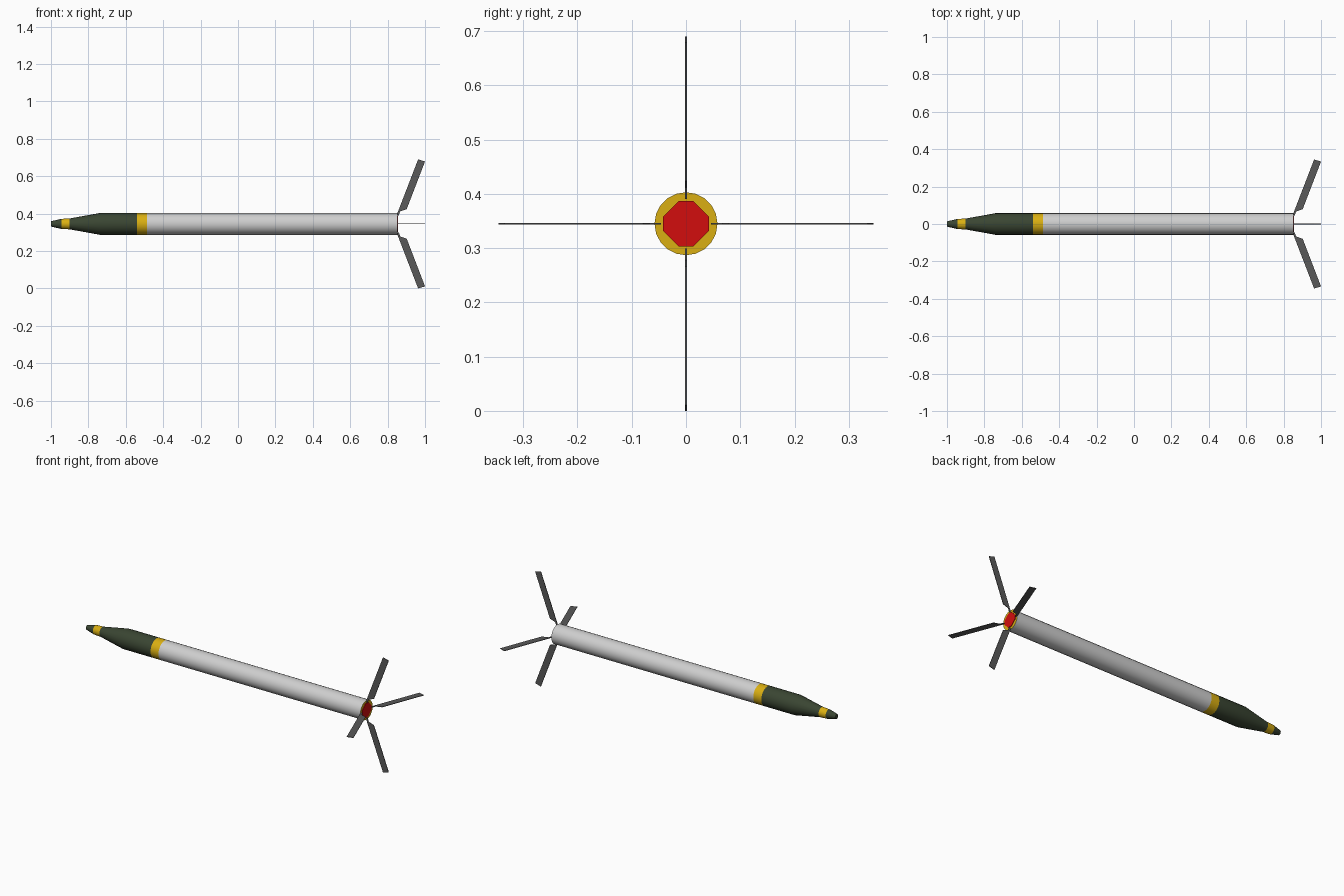
import bpy, bmesh, math

if "Cube" in bpy.data.objects:
    bpy.data.objects.remove(bpy.data.objects["Cube"])

AXIS_Z = 0.345   # height of the body axis
SIDES = 20


def material(name, rgb):
    m = bpy.data.materials.new(name)
    m.diffuse_color = (*rgb, 1)
    m.use_nodes = True
    m.node_tree.nodes["Principled BSDF"].inputs["Base Color"].default_value = m.diffuse_color
    return m


GREEN = material("dark_green", (0.042, 0.060, 0.032))
YELLOW = material("yellow", (0.70, 0.43, 0.006))
GREY = material("light_grey", (0.62, 0.62, 0.62))
RED = material("red", (0.65, 0.004, 0.004))
DARK = material("dark_grey", (0.10, 0.10, 0.10))


def finish(bm, name, mats, smooth=False):
    bmesh.ops.recalc_face_normals(bm, faces=bm.faces)
    me = bpy.data.meshes.new(name)
    bm.to_mesh(me)
    bm.free()
    ob = bpy.data.objects.new(name, me)
    bpy.context.collection.objects.link(ob)
    ob.location.z = AXIS_Z
    for m in mats:
        me.materials.append(m)
    if smooth:
        bpy.ops.object.select_all(action='DESELECT')
        ob.select_set(True)
        bpy.context.view_layer.objects.active = ob
        bpy.ops.object.shade_smooth_by_angle(angle=math.radians(30))
    return ob


# Body: turned profile along x, one colour per band
profile = [(-1.0, 0.014), (-0.945, 0.027), (-0.9, 0.029), (-0.74, 0.058),
           (-0.54, 0.058), (-0.487, 0.058), (0.853, 0.058)]
bands = [0, 1, 0, 0, 1, 2]
bm = bmesh.new()
rings = []
for x, r in profile:
    rings.append([bm.verts.new((x, r * math.cos(a), r * math.sin(a)))
                  for a in (2 * math.pi * i / SIDES for i in range(SIDES))])
for a, b, mat in zip(rings, rings[1:], bands):
    for i in range(SIDES):
        j = (i + 1) % SIDES
        bm.faces.new((a[i], a[j], b[j], b[i])).material_index = mat
bm.faces.new(rings[0]).material_index = 0
bm.faces.new(rings[-1]).material_index = 1
finish(bm, "rocket_body", [GREEN, YELLOW, GREY], smooth=True)

# Red nozzle plate: square on its corner, with clipped corners
bm = bmesh.new()
A, B = 0.042, 0.013
outline = [(A, -B), (A, B), (B, A), (-B, A), (-A, B), (-A, -B), (-B, -A), (B, -A)]
f = bm.faces.new([bm.verts.new((0.851, y, z)) for y, z in outline])
ext = bmesh.ops.extrude_face_region(bm, geom=[f])
for v in ext["geom"]:
    if isinstance(v, bmesh.types.BMVert):
        v.co.x += 0.005
finish(bm, "nozzle_plate", [RED])

# Four swept folding fins with a narrow hinge root
fin_outline = [(0.850, 0.046), (0.860, 0.046), (0.867, 0.067), (0.902, 0.079),
               (1.0, 0.334), (0.963, 0.345), (0.850, 0.052)]
T = 0.0015
for k in range(4):
    ang = k * math.pi / 2
    c, s = math.cos(ang), math.sin(ang)
    bm = bmesh.new()
    sides = [[bm.verts.new((x, r * c - t * s, r * s + t * c)) for x, r in fin_outline]
             for t in (-T, T)]
    n = len(fin_outline)
    bm.faces.new(sides[0])
    bm.faces.new(sides[1][::-1])
    for i in range(n):
        j = (i + 1) % n
        bm.faces.new((sides[0][i], sides[0][j], sides[1][j], sides[1][i]))
    finish(bm, f"tail_fin_{k + 1}", [DARK])
